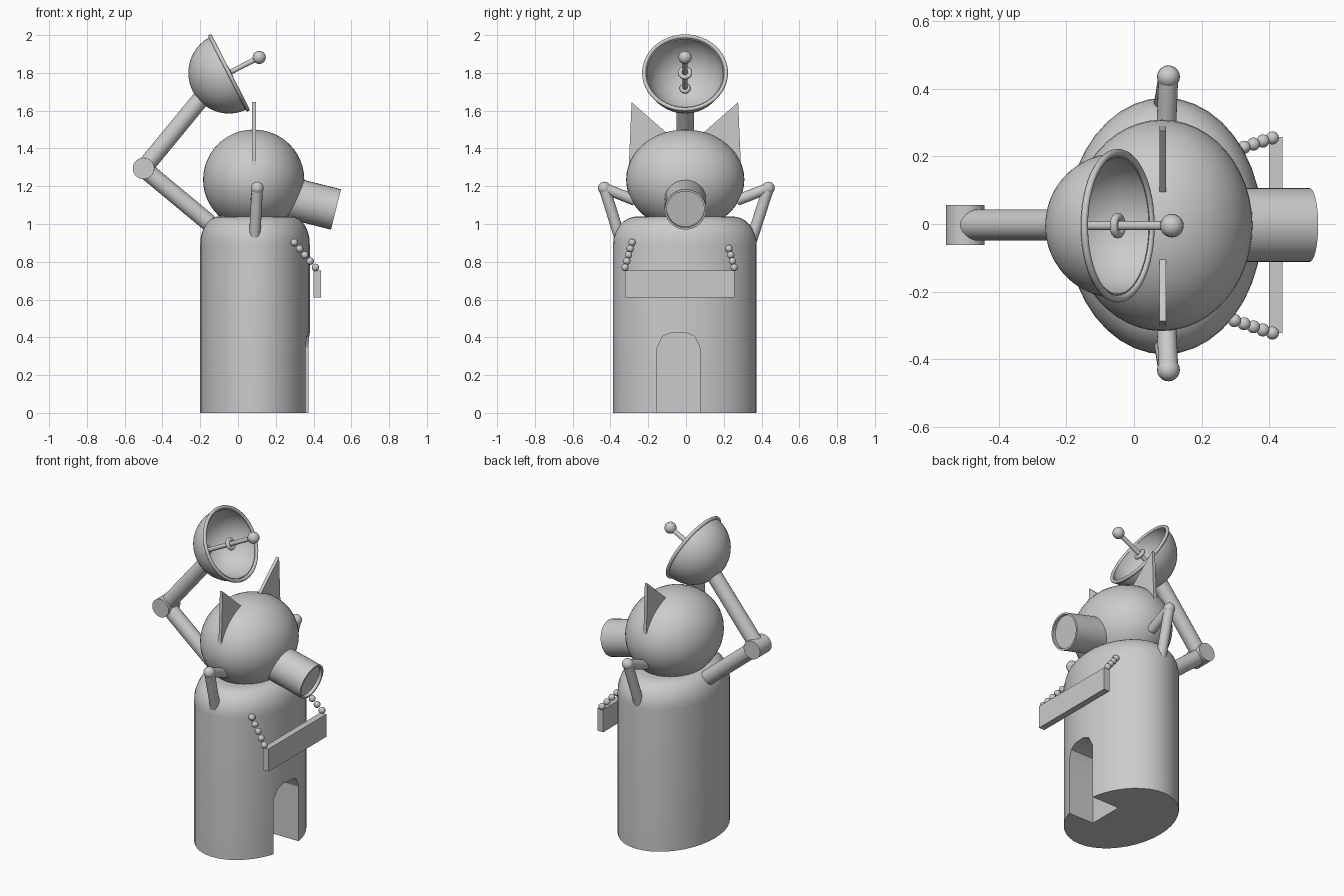
import bpy, bmesh, math
from mathutils import Vector

if "Cube" in bpy.data.objects:
    bpy.data.objects.remove(bpy.data.objects["Cube"])

gray = bpy.data.materials.new("light gray")
gray.diffuse_color = (0.6, 0.6, 0.6, 1)
gray.use_nodes = True
gray.node_tree.nodes["Principled BSDF"].inputs["Base Color"].default_value = gray.diffuse_color


def finish(name, bm, smooth=True):
    bmesh.ops.remove_doubles(bm, verts=bm.verts, dist=1e-5)
    bmesh.ops.recalc_face_normals(bm, faces=bm.faces)
    me = bpy.data.meshes.new(name)
    bm.to_mesh(me)
    bm.free()
    ob = bpy.data.objects.new(name, me)
    bpy.context.collection.objects.link(ob)
    me.materials.append(gray)
    if smooth:
        smooth_edges(ob)
    return ob


def smooth_edges(ob):
    bpy.ops.object.select_all(action='DESELECT')
    ob.select_set(True)
    bpy.context.view_layer.objects.active = ob
    bpy.ops.object.shade_smooth_by_angle(angle=math.radians(35))


def lathe(name, profile, origin, axis=(0, 0, 1), scale=(1, 1), seg=32, closed=False):
    """Spin (radius, height) points about an axis through origin."""
    bm = bmesh.new()
    rot = Vector((0, 0, 1)).rotation_difference(Vector(axis).normalized())
    rings = []
    for r, h in profile:
        rings.append([bm.verts.new(Vector(origin) + rot @ Vector((
            r * scale[0] * math.cos(math.tau * i / seg),
            r * scale[1] * math.sin(math.tau * i / seg), h))) for i in range(seg)])
    pairs = list(zip(rings, rings[1:]))
    if closed:
        pairs.append((rings[-1], rings[0]))
    for a, b in pairs:
        for i in range(seg):
            j = (i + 1) % seg
            bm.faces.new((a[i], a[j], b[j], b[i]))
    return finish(name, bm)


def arc(r, a0, a1, n, cx=0, cz=0):
    pts = [math.radians(a0 + (a1 - a0) * i / n) for i in range(n + 1)]
    return [(cx + r * math.cos(a), cz + r * math.sin(a)) for a in pts]


def rod(name, a, b, r, seg=24):
    d = Vector(b) - Vector(a)
    return lathe(name, [(0, 0), (r, 0), (r, d.length), (0, d.length)], a, d, seg=seg)


def ball(name, c, r, seg=20):
    prof = [(max(0, x), z) for x, z in arc(r, -90, 90, seg // 2)]
    return lathe(name, prof, c, seg=seg)


def ring(name, c, axis, major, minor, seg=32):
    return lathe(name, arc(minor, 0, 330, 11, major), c, axis, seg=seg, closed=True)


def prism(name, outline, x0, x1):
    """Extrude a (y, z) outline along x."""
    bm = bmesh.new()
    f = bm.faces.new([bm.verts.new((x0, y, z)) for y, z in outline])
    ex = bmesh.ops.extrude_face_region(bm, geom=[f])
    for v in ex["geom"]:
        if isinstance(v, bmesh.types.BMVert):
            v.co.x = x1
    return finish(name, bm, smooth=False)


# body: oval tube with rounded shoulders (unit radius profile, scaled)
shoulder = [(0.66 + 0.34 * x, 0.895 + 0.145 * z) for x, z in arc(1, 0, 90, 8)]
body = lathe("body", [(0, 0), (1, 0)] + shoulder + [(0, 1.04)],
             (0.09, -0.006, 0), scale=(0.29, 0.38), seg=40)

# arched doorway cut into the body
door = [(-0.153, -0.1), (0.074, -0.1), (0.074, 0.345), (0.045, 0.405), (0.0, 0.424),
        (-0.08, 0.424), (-0.124, 0.405), (-0.153, 0.345)]
cutter = prism("door_cutter", door, 0.18, 0.6)
cutter.hide_render = True
mod = body.modifiers.new("doorway", 'BOOLEAN')
mod.operation = 'DIFFERENCE'
mod.solver = 'EXACT'
mod.object = cutter
bpy.context.view_layer.objects.active = body
bpy.ops.object.modifier_apply(modifier=mod.name)
bpy.data.objects.remove(cutter)
smooth_edges(body)

# head
head = [(max(0, x), z * 0.265) for x, z in arc(1, -90, 90, 24)]
lathe("head", head, (0.083, -0.004, 1.235), scale=(0.268, 0.313), seg=48)

# snout with a shallow recessed end
sa = Vector((0.97, 0, -0.243)).normalized()
L = 0.32
lathe("snout", [(0, 0), (0.11, 0), (0.11, L), (0.099, L), (0.099, L - 0.02), (0, L - 0.02)],
      Vector((0.519, -0.003, 1.077)) - sa * L, sa)

for s, side in ((-1, "front"), (1, "back")):
    # ears
    prism(side + "_ear", [(s * 0.282 - 0.006, 1.645), (s * 0.297 - 0.006, 1.30),
                          (s * 0.06 - 0.006, 1.45)], 0.075, 0.095)
    # small bent arms
    elbow = (0.102, s * 0.434 + 0.002, 1.19)
    rod(side + "_upper_arm", elbow, (0.095, s * 0.27, 1.125), 0.029)
    rod(side + "_lower_arm", elbow, (0.087, s * 0.345, 0.91), 0.030)
    ball(side + "_elbow", elbow, 0.034)
    # bead chains holding the board
    for i in range(5):
        t = i / 4
        ball(f"{side}_chain_bead_{i + 1}",
             (0.298 + 0.112 * t, -0.034 + s * (0.252 + 0.037 * t), 0.902 - 0.132 * t), 0.02, 14)

# hanging board
prism("board", [(-0.323, 0.61), (0.258, 0.61), (0.258, 0.753), (-0.323, 0.753)], 0.4, 0.44)

# jointed arm carrying the dish
joint = (-0.5, -0.003, 1.294)
rod("dish_arm_lower", (-0.05, -0.003, 0.92), joint, 0.046, 32)
rod("dish_arm_upper", joint, (-0.197, -0.003, 1.662), 0.046, 32)
rod("dish_arm_joint", (-0.5, -0.062, 1.294), (-0.5, 0.056, 1.294), 0.057, 32)

# dish: hollow half sphere with rim, feed rod, collars and tip
dc = Vector((-0.048, -0.005, 1.80))
da = Vector((0.89, 0, 0.455)).normalized()
bowl = arc(0.215, -90, 0, 14) + arc(0.202, 0, -90, 14)
lathe("dish", [(max(0, x), z) for x, z in bowl], dc, da, seg=48)
ring("dish_rim", dc, da, 0.217, 0.0105, 48)
rod("feed_rod", dc - da * 0.205, dc + da * 0.18, 0.0135, 16)
ring("feed_collar_middle", dc, da, 0.026, 0.012, 24)
ring("feed_collar_base", dc - da * 0.18, da, 0.018, 0.011, 24)
ball("feed_tip", dc + da * 0.18, 0.035)
